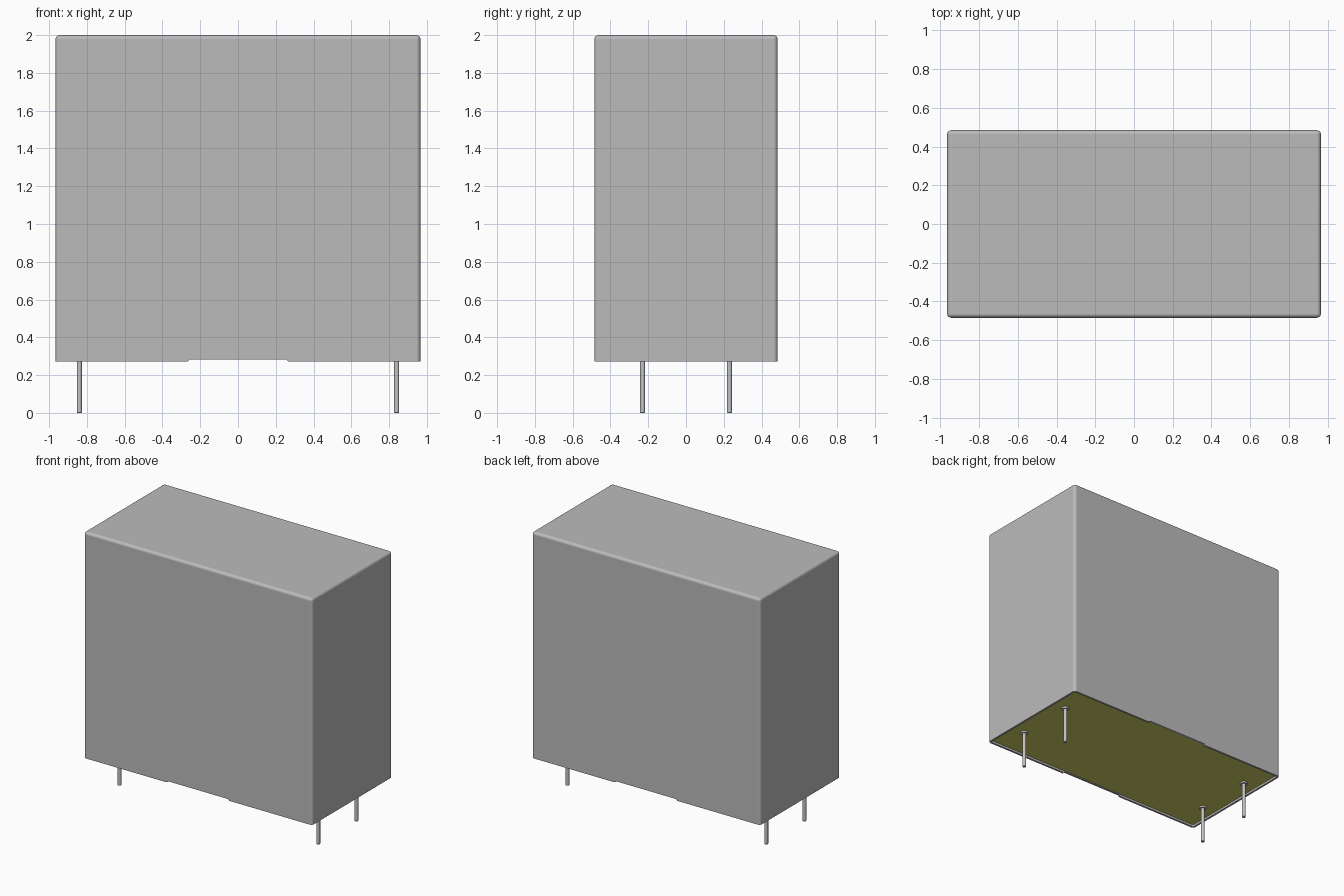
import bpy, bmesh, math
from mathutils import Matrix

cube = bpy.data.objects.get("Cube")
if cube:
    bpy.data.objects.remove(cube, do_unlink=True)

HX, HY, Z0, Z1 = 0.966, 0.485, 0.272, 2.0   # case half sizes, bottom and top
WALL, BASE_Z, CAVITY_Z = 0.015, 0.287, 0.36


def material(name, rgb):
    m = bpy.data.materials.new(name)
    m.use_nodes = True
    m.diffuse_color = (*rgb, 1)
    m.node_tree.nodes["Principled BSDF"].inputs["Base Color"].default_value = (*rgb, 1)
    return m


grey = material("case grey", (0.5, 0.5, 0.5))
olive = material("base olive", (0.62, 0.64, 0.13))
metal = material("pin metal", (0.55, 0.55, 0.55))


def make(name, bm, mat):
    bmesh.ops.recalc_face_normals(bm, faces=bm.faces)
    me = bpy.data.meshes.new(name)
    bm.to_mesh(me)
    bm.free()
    me.materials.append(mat)
    ob = bpy.data.objects.new(name, me)
    bpy.context.collection.objects.link(ob)
    return ob


def rounded_box(hx, hy, z0, z1, radius, top=True):
    """Box with rounded upright edges and, if asked, a rounded top rim."""
    bm = bmesh.new()
    size = Matrix.Diagonal((2 * hx, 2 * hy, z1 - z0, 1))
    bmesh.ops.create_cube(bm, size=1, matrix=Matrix.Translation((0, 0, (z0 + z1) / 2)) @ size)

    def rounded(e):
        a, b = (v.co.z for v in e.verts)
        return abs(a - b) > 1e-4 or (top and min(a, b) > z1 - 1e-4)
    bmesh.ops.bevel(bm, geom=[e for e in bm.edges if rounded(e)], offset=radius,
                    segments=4, profile=0.5, affect='EDGES')
    return bm


def notch_prism():
    """Shallow trapezoid prism running front to back."""
    bm = bmesh.new()
    profile = [(-0.275, Z0 - 0.02), (0.275, Z0 - 0.02), (0.265, Z0), (0.255, Z0 + 0.011),
               (-0.255, Z0 + 0.011), (-0.265, Z0)]
    face = bm.faces.new([bm.verts.new((x, -0.6, z)) for x, z in profile])
    ext = bmesh.ops.extrude_face_region(bm, geom=[face])["geom"]
    bmesh.ops.translate(bm, vec=(0, 1.2, 0),
                        verts=[v for v in ext if isinstance(v, bmesh.types.BMVert)])
    return bm


def cut(target, cutter):
    mod = target.modifiers.new("cut", 'BOOLEAN')
    mod.operation, mod.object, mod.solver = 'DIFFERENCE', cutter, 'EXACT'
    bpy.context.view_layer.objects.active = target
    bpy.ops.object.modifier_apply(modifier=mod.name)
    bpy.data.objects.remove(cutter, do_unlink=True)


def smooth(ob):
    """Smooth the roundings while the large faces stay flat."""
    bpy.ops.object.select_all(action='DESELECT')
    ob.select_set(True)
    bpy.context.view_layer.objects.active = ob
    bpy.ops.object.shade_smooth_by_angle(angle=math.radians(35))
    mod = ob.modifiers.new("flat_faces", 'WEIGHTED_NORMAL')
    mod.keep_sharp = True
    mod.weight = 100


# Case, open at the bottom, with a notch in the front and back rims
case = make("case", rounded_box(HX, HY, Z0, Z1, 0.022), grey)
cut(case, make("cavity_cutter",
               rounded_box(HX - WALL, HY - WALL, Z0 - 0.05, CAVITY_Z, 0.012, False), grey))
cut(case, make("notch_cutter", notch_prism(), grey))
smooth(case)

# Base plate set into the case
base = make("base_plate",
            rounded_box(HX - WALL - 0.001, HY - WALL - 0.001, BASE_Z, CAVITY_Z, 0.011, False), olive)
smooth(base)

# Four round pins, each with a small collar against the base plate
PIN = [(0, 0), (0.011, 0), (0.0135, 0.003), (0.0135, 0.274),
       (0.026, 0.274), (0.026, BASE_Z + 0.004), (0, BASE_Z + 0.004)]


def pin(name, x, y):
    bm = bmesh.new()
    verts = [bm.verts.new((r, 0, z)) for r, z in PIN]
    edges = [bm.edges.new(p) for p in zip(verts, verts[1:])]
    bmesh.ops.spin(bm, geom=verts + edges, cent=(0, 0, 0), axis=(0, 0, 1),
                   angle=2 * math.pi, steps=20)
    bmesh.ops.remove_doubles(bm, verts=bm.verts, dist=1e-5)
    ob = make(name, bm, metal)
    ob.location = (x, y, 0)
    smooth(ob)


for side, x in (("left", 0.84), ("right", -0.84)):
    for end, y in (("front", -0.23), ("back", 0.23)):
        pin(f"pin_{end}_{side}", x, y)
